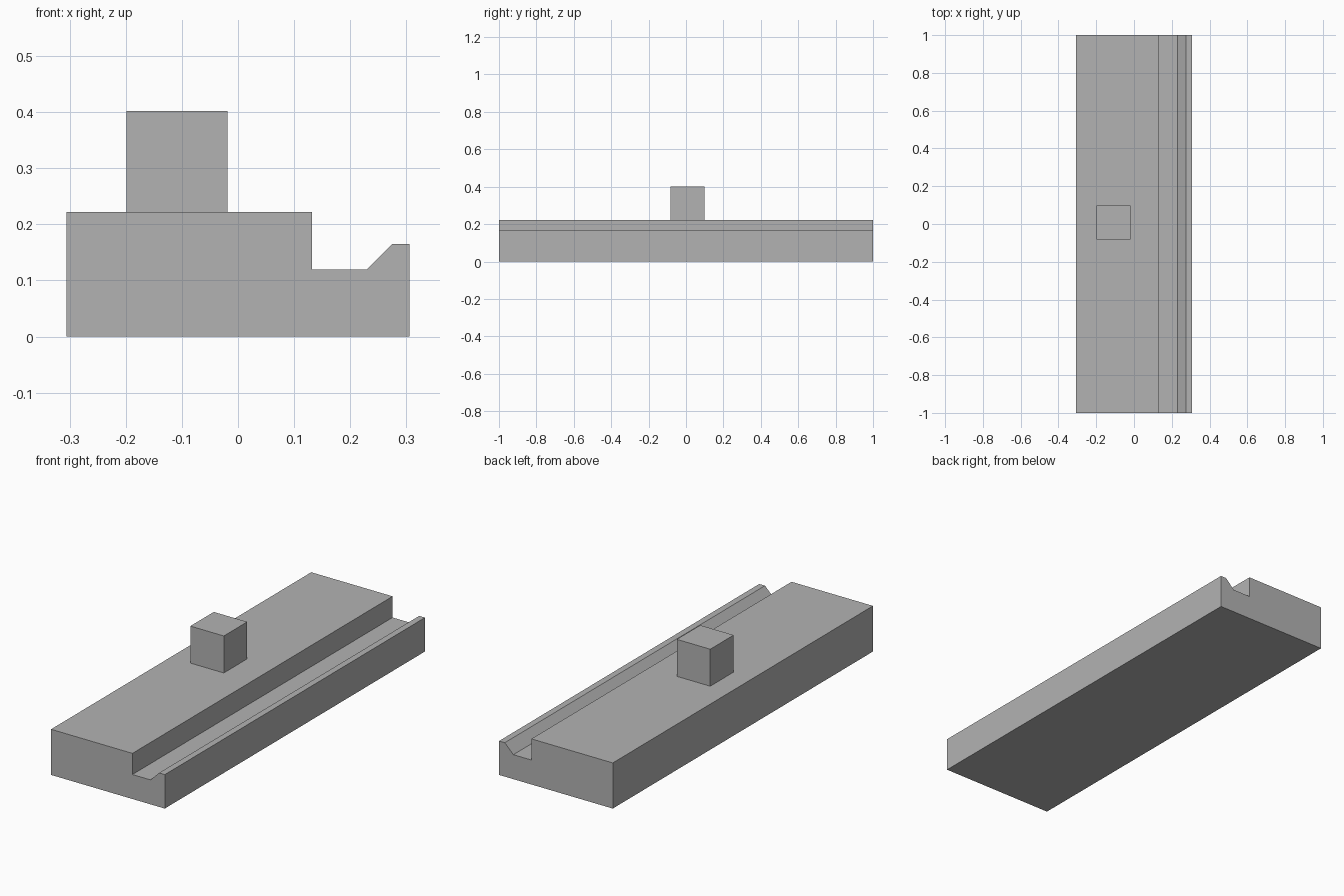
import bpy
import bmesh
from mathutils import Matrix, Vector

cube = bpy.data.objects.get("Cube")
if cube:
    bpy.data.objects.remove(cube, do_unlink=True)

# Single grey material
grey = bpy.data.materials.new("plain_grey")
grey.use_nodes = True
colour = (0.45, 0.45, 0.45, 1)
grey.diffuse_color = colour
grey.node_tree.nodes["Principled BSDF"].inputs["Base Color"].default_value = colour


def add_object(name, bm):
    bmesh.ops.recalc_face_normals(bm, faces=bm.faces)
    mesh = bpy.data.meshes.new(name)
    bm.to_mesh(mesh)
    bm.free()
    mesh.materials.append(grey)
    obj = bpy.data.objects.new(name, mesh)
    bpy.context.scene.collection.objects.link(obj)
    return obj


# Long base: cross-section with a channel and chamfered lip, swept along y
half_width, half_length = 0.306, 1.0
top, floor, lip = 0.222, 0.119, 0.165
profile = [
    (-half_width, 0), (half_width, 0), (half_width, lip), (0.275, lip),
    (0.229, floor), (0.132, floor), (0.132, top), (-half_width, top),
]
bm = bmesh.new()
end = bm.faces.new([bm.verts.new((x, -half_length, z)) for x, z in profile])
sweep = bmesh.ops.extrude_face_region(bm, geom=[end], use_keep_orig=True)
moved = [v for v in sweep["geom"] if isinstance(v, bmesh.types.BMVert)]
bmesh.ops.translate(bm, verts=moved, vec=Vector((0, 2 * half_length, 0)))
add_object("channelled_base", bm)

# Small block standing on the base
size = 0.18
bm = bmesh.new()
centre = Vector((-0.109, 0.008, top + size / 2))
bmesh.ops.create_cube(bm, size=size, matrix=Matrix.Translation(centre))
add_object("top_block", bm)
